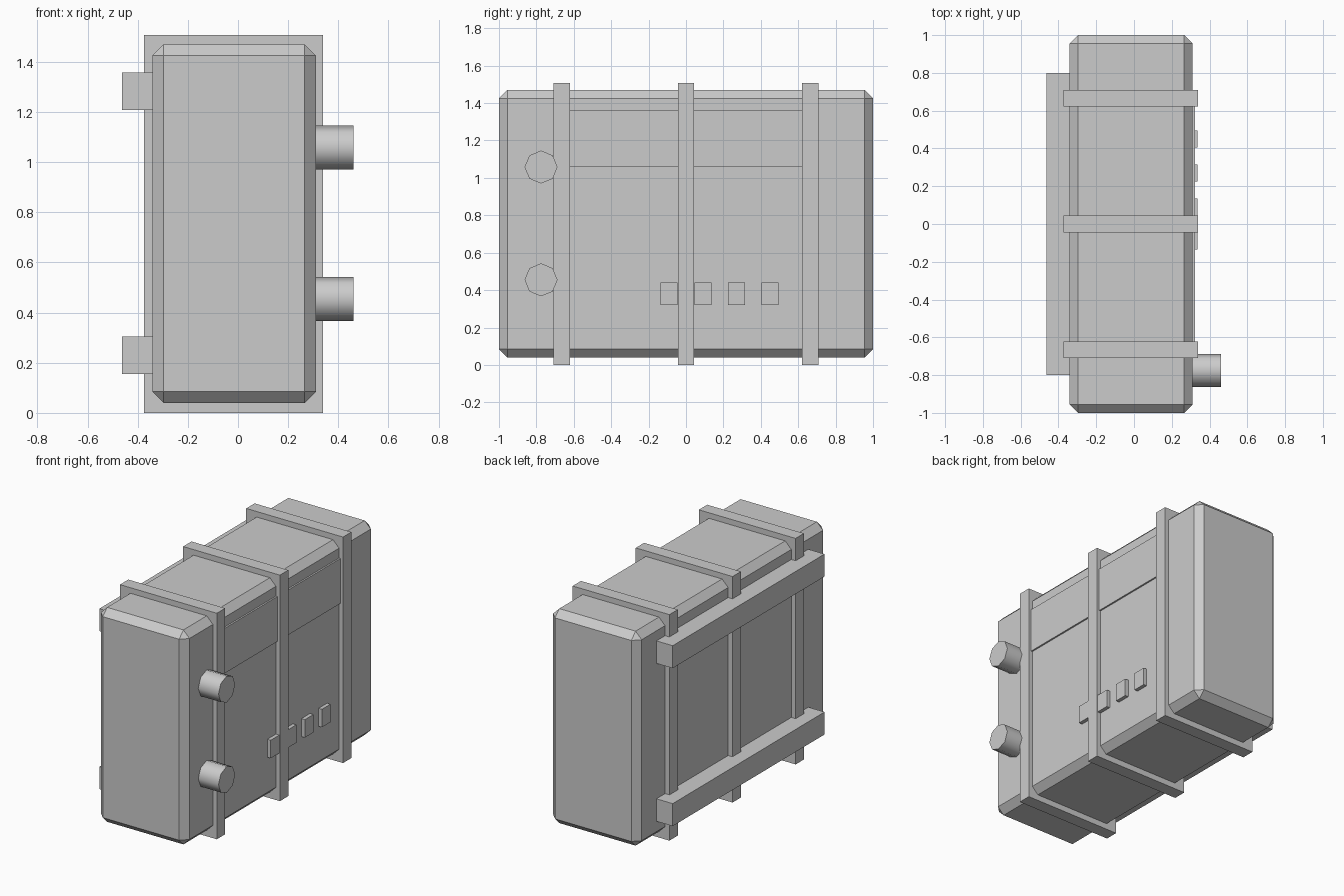
import bpy, bmesh, math
from mathutils import Matrix

if "Cube" in bpy.data.objects:
    bpy.data.objects.remove(bpy.data.objects["Cube"])

grey = bpy.data.materials.new("plain grey")
grey.diffuse_color = (0.6, 0.6, 0.6, 1)
grey.use_nodes = True
grey.node_tree.nodes["Principled BSDF"].inputs["Base Color"].default_value = grey.diffuse_color


def finish(name, bm):
    mesh = bpy.data.meshes.new(name)
    bm.to_mesh(mesh)
    bm.free()
    mesh.materials.append(grey)
    obj = bpy.data.objects.new(name, mesh)
    bpy.context.collection.objects.link(obj)
    return obj


def box(name, x, y, z, bevel=0):
    """Box from (min, max) ranges, optionally with chamfered edges."""
    bm = bmesh.new()
    size = [r[1] - r[0] for r in (x, y, z)]
    mid = [(r[0] + r[1]) / 2 for r in (x, y, z)]
    bmesh.ops.create_cube(bm, size=1, matrix=Matrix.Translation(mid) @ Matrix.Diagonal((*size, 1)))
    if bevel:
        bmesh.ops.bevel(bm, geom=bm.edges[:], offset=bevel, segments=1, affect='EDGES')
    return finish(name, bm)


def knob(name, x, y, z, radius):
    """Eight-sided cylinder along x with smooth sides and flat caps."""
    bm = bmesh.new()
    bmesh.ops.create_cone(bm, cap_ends=True, segments=8, radius1=radius, radius2=radius,
                          depth=x[1] - x[0],
                          matrix=Matrix.Translation(((x[0] + x[1]) / 2, y, z))
                          @ Matrix.Rotation(math.pi / 2, 4, 'Y'))
    for f in bm.faces:
        f.smooth = len(f.verts) == 4
    for e in bm.edges:
        e.smooth = all(len(f.verts) == 4 for f in e.link_faces)
    return finish(name, bm)


# Chamfered main case
box("case_body", (-0.342, 0.311), (-1, 1), (0.04, 1.47), 0.045)

# Three bands around the case
for i, y in enumerate((-0.665, 0, 0.665)):
    box(f"band_{i + 1}", (-0.374, 0.34), (y - 0.044, y + 0.044), (0, 1.507))

# Raised panel between the outer bands
box("raised_panel", (0.29, 0.322), (-0.64, 0.64), (1.06, 1.36))

# Row of square buttons
for i in range(4):
    y = -0.09 + i * 0.18
    box(f"button_{i + 1}", (0.29, 0.336), (y - 0.045, y + 0.045), (0.32, 0.44))

# Two knobs on the front end of the right side
for name, z in (("lower_knob", 0.455), ("upper_knob", 1.058)):
    knob(name, (0.29, 0.46), -0.775, z, 0.088)

# Two mounting rails on the left side
for name, z in (("lower_rail", 0.23), ("upper_rail", 1.283)):
    box(name, (-0.462, -0.335), (-0.8, 0.8), (z - 0.075, z + 0.075))
